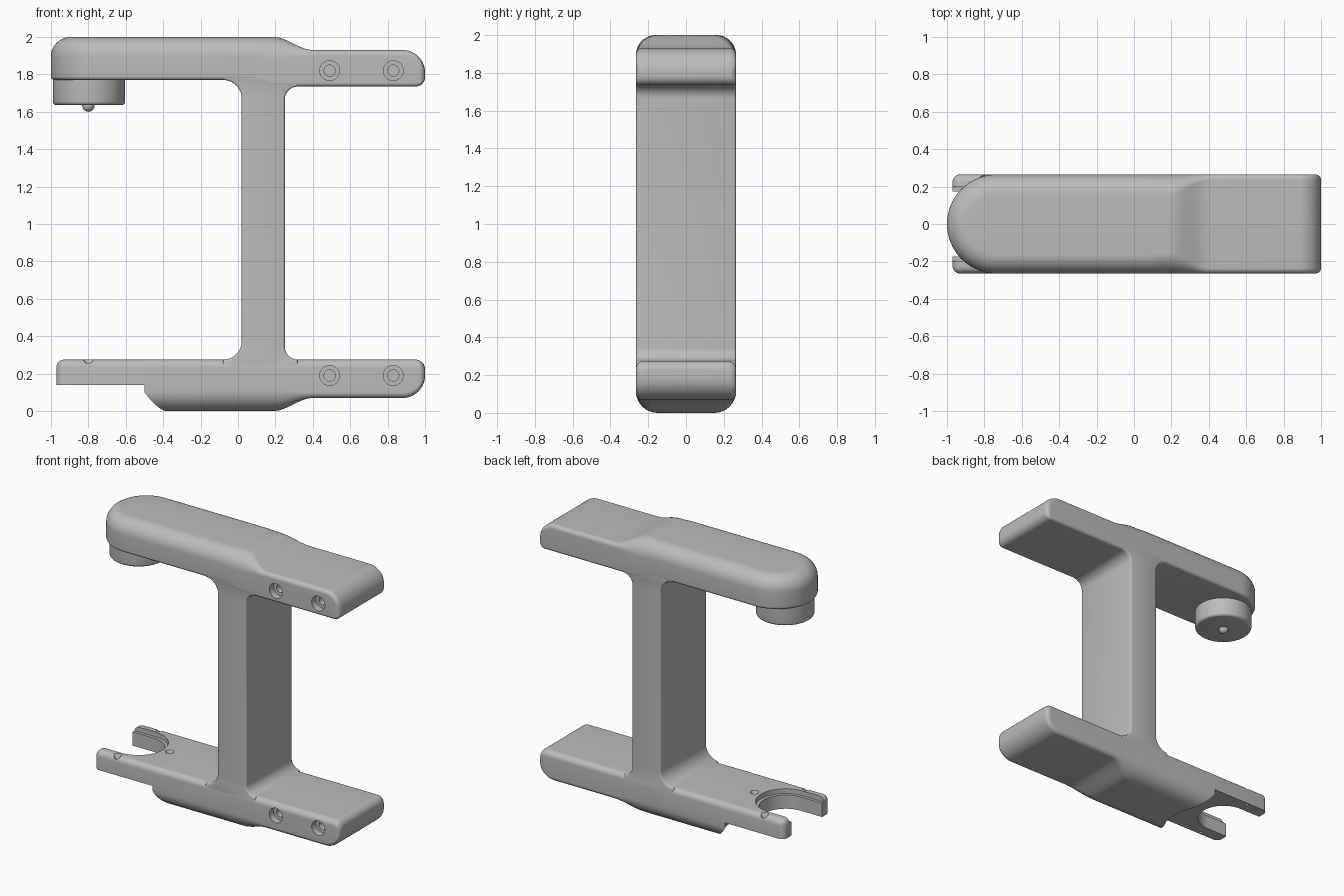
import bpy, bmesh
from math import sin, cos, pi, sqrt, radians
from mathutils import Vector, Matrix

cube = bpy.data.objects.get("Cube")
if cube:
    bpy.data.objects.remove(cube, do_unlink=True)

grey = bpy.data.materials.new("mid grey")
grey.use_nodes = True
grey.diffuse_color = (0.5, 0.5, 0.5, 1)
grey.node_tree.nodes["Principled BSDF"].inputs["Base Color"].default_value = (0.5, 0.5, 0.5, 1)

W = 0.265        # half depth of the frame
TIP = -0.8       # x of the clamp axis


def finish(name, bm):
    bmesh.ops.remove_doubles(bm, verts=bm.verts, dist=1e-5)
    bmesh.ops.holes_fill(bm, edges=[e for e in bm.edges if e.is_boundary])
    bmesh.ops.recalc_face_normals(bm, faces=bm.faces)
    mesh = bpy.data.meshes.new(name)
    bm.to_mesh(mesh)
    bm.free()
    obj = bpy.data.objects.new(name, mesh)
    bpy.context.collection.objects.link(obj)
    mesh.materials.append(grey)
    return obj


def activate(obj):
    bpy.ops.object.select_all(action='DESELECT')
    obj.select_set(True)
    bpy.context.view_layer.objects.active = obj


def smooth(obj):
    activate(obj)
    bpy.ops.object.shade_smooth_by_angle(angle=radians(35))


def cut(obj, cutter):
    mod = obj.modifiers.new("cut", 'BOOLEAN')
    mod.operation = 'DIFFERENCE'
    mod.solver = 'EXACT'
    mod.object = cutter
    activate(obj)
    bpy.ops.object.modifier_apply(modifier=mod.name)
    bpy.data.objects.remove(cutter, do_unlink=True)


def grid(bm, rows):
    vs = [[bm.verts.new(p) for p in row] for row in rows]
    for a, b in zip(vs, vs[1:]):
        for i in range(len(a) - 1):
            bm.faces.new((a[i], a[i + 1], b[i + 1], b[i]))


def lathe(name, profile, loc, along_y=False, n=48):
    """Spin (radius, height) points about an axis through loc."""
    bm = bmesh.new()
    grid(bm, [[(r * cos(2 * pi * k / n), r * sin(2 * pi * k / n), h) for r, h in profile]
              for k in range(n + 1)])
    if along_y:
        bm.transform(Matrix.Rotation(-pi / 2, 4, 'X'))
    bm.transform(Matrix.Translation(loc))
    return finish(name, bm)


def prism(name, points, depth):
    bm = bmesh.new()
    face = bm.faces.new([bm.verts.new(p) for p in points])
    ext = bmesh.ops.extrude_face_region(bm, geom=[face])
    moved = [v for v in ext["geom"] if isinstance(v, bmesh.types.BMVert)]
    bmesh.ops.translate(bm, verts=moved, vec=Vector(depth))
    return finish(name, bm)


def arc(cx, cy, r, a0, a1, n=10):
    angles = [radians(a0 + (a1 - a0) * i / n) for i in range(n + 1)]
    return [(cx + r * cos(a), cy + r * sin(a)) for a in angles]


def ease(x, a, b):
    t = min(1, max(0, (x - a) / (b - a)))
    return t * t * (3 - 2 * t)


def end_drop(x, r):
    return r - sqrt(max(0, r * r - max(0, x - 1 + r) ** 2))


def half_section(x, inner_left, inner_right, inner_round):
    """Right half of the beam's rounded cross-section as (offset, z)."""
    s = ease(x, 0.19, 0.4)
    top = 2.0 - 0.07 * s - end_drop(x, 0.12)
    low = inner_left + (inner_right - inner_left) * ease(x, 0.08, 0.2) + end_drop(x, 0.05)
    w = W - end_drop(x, 0.03)
    rt = min(0.115 - 0.085 * s, (top - low) / 2.2)
    rb = min(inner_round, (top - low) / 2.2)
    return ([(0, top)] + arc(w - rt, top - rt, rt, 90, 0)
            + arc(w - rb, low + rb, rb, 0, -90) + [(0, low)])


def beam(name, start, round_nose, flip, *inner):
    rows = []
    if round_nose:
        for k in range(20):
            a = pi / 2 * k / 20
            rows.append([(start - t * cos(a), t * sin(a), z)
                         for t, z in half_section(start, *inner)])
    xs = [start] + [0.08 + 0.02 * k for k in range(17)]
    xs += [1 - 0.12 * (1 - sin(pi / 2 * k / 14)) for k in range(15)]
    rows += [[(x, t, z) for t, z in half_section(x, *inner)] for x in xs]
    if flip:
        rows = [[(x, y, 2 - z) for x, y, z in row] for row in rows]
    bm = bmesh.new()
    grid(bm, rows)
    grid(bm, [[(x, -y, z) for x, y, z in row] for row in rows])
    return finish(name, bm)


# Upper and lower beams
upper = beam("upper_beam", -1 + W, True, False, 1.77, 1.735, 0.02)
lower = beam("lower_beam", -0.5, False, True, 1.725, 1.725, 0.04)

# Concave end under the lower beam
cut(lower, lathe("relief_cutter", [(0, -0.05), (0.46, -0.05), (0.385, 0.14), (0, 0.14)],
                 (TIP, 0, 0), n=96))

# Counterbored screw holes in the front
for part, z in ((upper, 1.82), (lower, 0.19)):
    for x in (0.49, 0.83):
        bore = [(0, -0.05), (0.053, -0.05), (0.053, 0.05), (0.03, 0.05), (0.03, 0.25), (0, 0.25)]
        cut(part, lathe("screw_cutter", bore, (x, -W, z), True, 32))

# Upright web with filleted ends
outline = (arc(-0.08, 1.67, 0.1, 0, 90) + [(-0.08, 1.85), (0.32, 1.85)]
           + arc(0.32, 1.665, 0.07, 90, 180) + arc(0.32, 0.345, 0.07, 180, 270)
           + [(0.32, 0.15), (-0.08, 0.15)] + arc(-0.08, 0.375, 0.1, -90, 0))
web = prism("web", [(x, -W + 0.001, z) for x, z in outline], (0, 2 * W - 0.002, 0))
mod = web.modifiers.new("soft edges", 'BEVEL')
mod.width, mod.segments, mod.angle_limit = 0.012, 3, radians(50)
activate(web)
bpy.ops.object.modifier_apply(modifier=mod.name)

# Forked plate with rounded upper edges
bm = bmesh.new()
bmesh.ops.create_cube(bm, size=1)
bm.transform(Matrix.Translation((-0.485, 0, 0.2075)) @ Matrix.Diagonal((0.97, 2 * W, 0.135, 1)))
rim = [e for e in bm.edges if all(v.co.z > 0.2 for v in e.verts)
       or all(v.co.x < -0.9 for v in e.verts) and abs(e.verts[0].co.y - e.verts[1].co.y) < 0.1]
bmesh.ops.bevel(bm, geom=rim, offset=0.04, segments=6, profile=0.5, affect='EDGES')
plate = finish("forked_plate", bm)

# Stepped slot
for r, z in ((0.175, 0.1), (0.197, 0.24)):
    shape = arc(TIP, 0, r, -90, 90, 40) + [(-1.2, r), (-1.2, -r)]
    cut(plate, prism("slot_cutter", [(x, y, z) for x, y in shape], (0, 0, 0.3)))

# Countersunk pin holes around the slot
for x, y in ((TIP, 0.245), (TIP, -0.245), (TIP + 0.25, 0)):
    sink = [(0, 0.1), (0.011, 0.1), (0.011, 0.245), (0.03, 0.277), (0.03, 0.35), (0, 0.35)]
    cut(plate, lathe("pin_hole_cutter", sink, (x, y, 0), n=20))

# Round pad and its ball tip
pad = lathe("round_pad", [(0, 1.635)] + arc(0.173, 1.655, 0.02, -90, 0, 5)
            + [(0.193, 1.8), (0, 1.8)], (TIP + 0.003, 0, 0), n=64)
pin = lathe("ball_tip", arc(0, 1.633, 0.033, -90, 0, 8) + [(0.033, 1.66), (0, 1.66)],
            (TIP, 0, 0), n=24)

for part in (upper, lower, web, plate, pad, pin):
    smooth(part)
